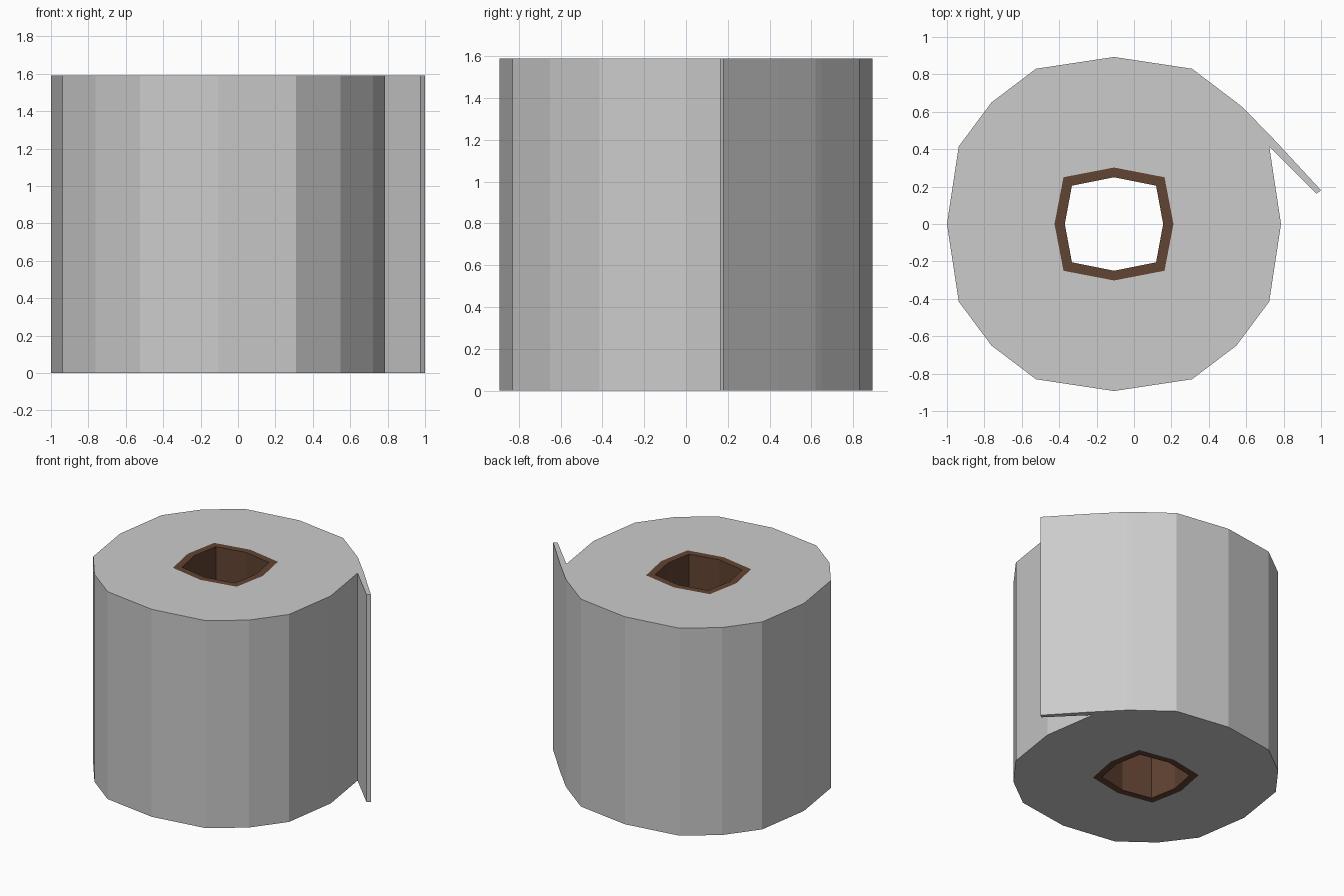
import bpy
import bmesh

if "Cube" in bpy.data.objects:
    bpy.data.objects.remove(bpy.data.objects["Cube"])

HEIGHT = 1.59
CX = -0.107  # roll axis, offset because the loose flap sticks out to the right


def ring(quarter):
    """Repeat a first-quadrant outline into all four quadrants (counter-clockwise).
    The first point lies on +x and the last point on +y."""
    top = quarter + [(-x, y) for x, y in quarter[-2::-1]]
    full = top + [(x, -y) for x, y in top[-2:0:-1]]
    return [(x + CX, y) for x, y in full]


def extruded_ring(name, outer, inner):
    """Solid of constant height from an outline with a hole."""
    curve = bpy.data.curves.new(name, 'CURVE')
    curve.dimensions = '2D'
    curve.fill_mode = 'BOTH'
    curve.extrude = HEIGHT / 2
    for points in (outer, inner):
        spline = curve.splines.new('POLY')
        spline.points.add(len(points) - 1)
        for p, (x, y) in zip(spline.points, points):
            p.co = (x, y, 0, 1)
        spline.use_cyclic_u = True
        spline.use_smooth = False
    temp = bpy.data.objects.new(name + "_curve", curve)
    bpy.context.collection.objects.link(temp)
    bpy.context.view_layer.update()
    mesh = bpy.data.meshes.new_from_object(
        temp.evaluated_get(bpy.context.evaluated_depsgraph_get()))
    bpy.data.objects.remove(temp)

    bm = bmesh.new()
    bm.from_mesh(mesh)
    bmesh.ops.remove_doubles(bm, verts=bm.verts, dist=0.0005)
    bmesh.ops.translate(bm, verts=bm.verts, vec=(0, 0, HEIGHT / 2))
    bmesh.ops.recalc_face_normals(bm, faces=bm.faces)
    for f in bm.faces:
        f.smooth = False
    bm.to_mesh(mesh)
    bm.free()
    mesh.name = name
    obj = bpy.data.objects.new(name, mesh)
    bpy.context.collection.objects.link(obj)
    return obj


# Outlines of the roll and the cardboard core
roll = ring([(0.893, 0), (0.83, 0.415), (0.655, 0.65), (0.417, 0.83), (0, 0.893)])
core_outer = ring([(0.318, 0), (0.27, 0.25), (0, 0.302)])
core_inner = ring([(0.263, 0), (0.225, 0.205), (0, 0.25)])

# Loose end of the sheet, inserted between the second and third roll points
flap = [(0.975, 0.162), (1.0, 0.18), (0.76, 0.44), (0.585, 0.62)]
roll = roll[:2] + flap + roll[2:]

# Paper roll with its loose flap
extruded_ring("paper_roll", roll, core_outer)

# Cardboard core tube
core = extruded_ring("cardboard_core", core_outer, core_inner)
brown = bpy.data.materials.new("cardboard_brown")
brown.diffuse_color = (0.12, 0.056, 0.032, 1)
brown.use_nodes = True
brown.node_tree.nodes["Principled BSDF"].inputs["Base Color"].default_value = brown.diffuse_color
core.data.materials.clear()
core.data.materials.append(brown)
